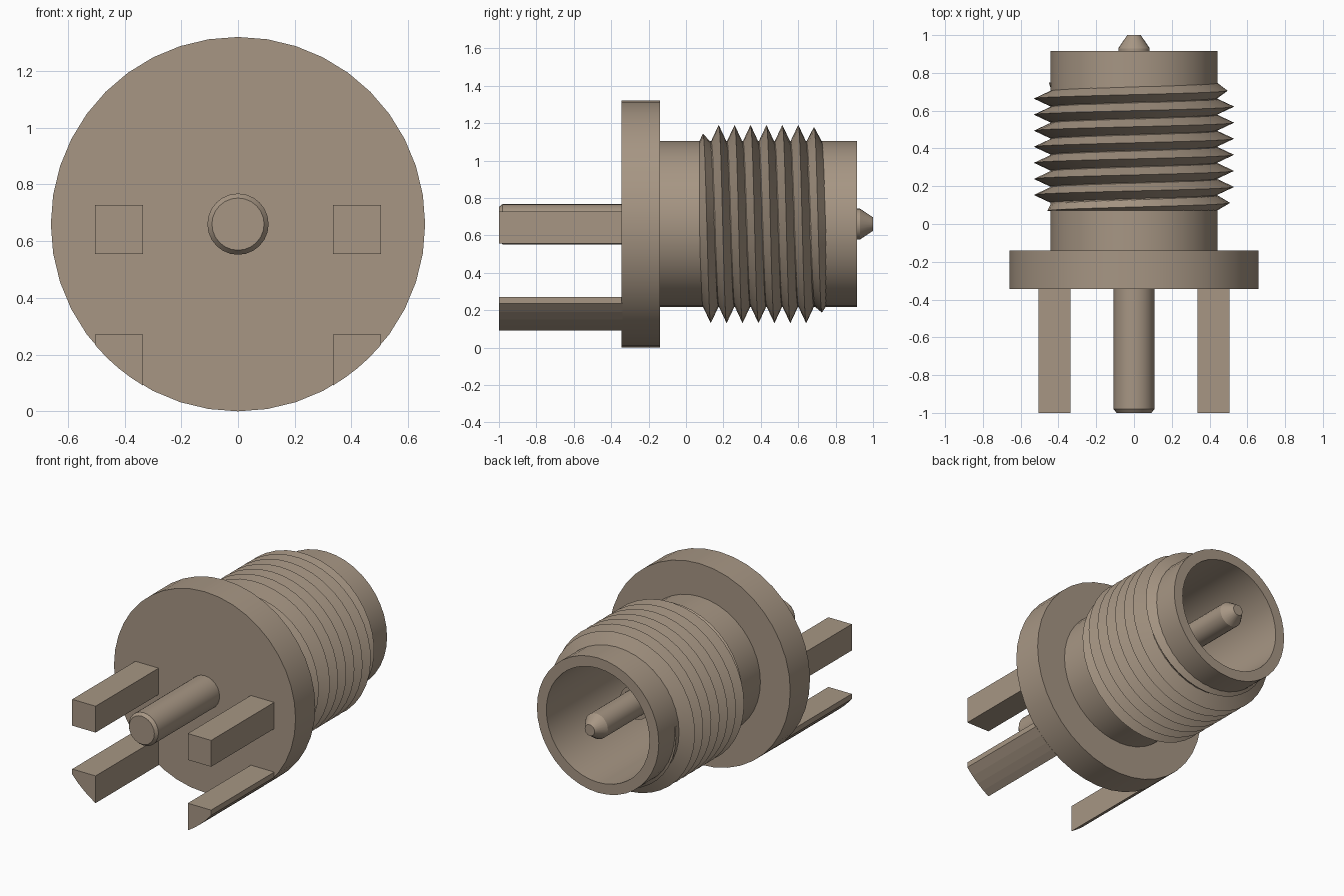
import bpy, bmesh, math

cube = bpy.data.objects.get("Cube")
if cube:
    bpy.data.objects.remove(cube, do_unlink=True)

AXIS_Z = 0.66
FLANGE_R, BODY_R, CREST_R = 0.66, 0.443, 0.53
FLANGE_FRONT, FLANGE_BACK = -0.345, -0.14
SIDES = 40

metal = bpy.data.materials.new("warm_grey_metal")
metal.use_nodes = True
colour = (0.385, 0.305, 0.23, 1)
metal.diffuse_color = colour
metal.node_tree.nodes["Principled BSDF"].inputs["Base Color"].default_value = colour


def around(r, y, angle):
    """Point at radius r, angle clockwise from the top as seen from the front."""
    return (r * math.sin(angle), y, AXIS_Z + r * math.cos(angle))


def finish(name, bm, smooth=True):
    bmesh.ops.recalc_face_normals(bm, faces=bm.faces)
    mesh = bpy.data.meshes.new(name)
    bm.to_mesh(mesh)
    bm.free()
    mesh.materials.append(metal)
    obj = bpy.data.objects.new(name, mesh)
    bpy.context.collection.objects.link(obj)
    if smooth:
        bpy.ops.object.select_all(action="DESELECT")
        obj.select_set(True)
        bpy.context.view_layer.objects.active = obj
        bpy.ops.object.shade_smooth_by_angle(angle=math.radians(25))
    return obj


def lathe(name, profile, sides=SIDES, closed=False):
    """Revolve (radius, y) points about the connector axis."""
    bm = bmesh.new()
    rings = [[bm.verts.new(around(r, y, math.tau * i / sides)) for i in range(sides)]
             for r, y in profile]
    pairs = list(zip(rings, rings[1:]))
    if closed:
        pairs.append((rings[-1], rings[0]))
    else:
        bm.faces.new(rings[0])
        bm.faces.new(rings[-1])
    for a, b in pairs:
        for i in range(sides):
            j = (i + 1) % sides
            bm.faces.new((a[i], a[j], b[j], b[i]))
    return finish(name, bm)


# Hollow barrel with mounting flange
lathe("flanged_barrel", [
    (0.335, FLANGE_FRONT), (FLANGE_R, FLANGE_FRONT), (FLANGE_R, FLANGE_BACK),
    (BODY_R, FLANGE_BACK), (BODY_R, 0.915), (0.375, 0.915),
    (0.375, 0.07), (0.335, 0.07)], closed=True)

# Insulating plug filling the flange
lathe("insulator", [(0.335, FLANGE_FRONT), (0.335, 0.07)])

# Centre contact, thick at the front and tapered at the mating end
lathe("centre_pin", [(0.092, -1), (0.108, -0.98), (0.108, 0.53),
                     (0.083, 0.53), (0.083, 0.93), (0.036, 1)], sides=24)

# Helical thread with faded ends
PITCH, START, END = 0.085, 0.07, 0.75
bm = bmesh.new()
turns = (END - START) / PITCH
count = int(turns * SIDES)
sections = []
for i in range(count + 1):
    y = START + (END - START) * i / count
    angle = math.tau * (y - 0.175) / PITCH
    fade = max(0, min(1, (y - 0.055) / 0.075, (0.755 - y) / 0.08))
    crest = BODY_R + (CREST_R - BODY_R) * fade
    root = BODY_R - 0.004
    low, high = max(START, y - PITCH / 2), min(END, y + PITCH / 2)
    sections.append([bm.verts.new(around(r, py, angle))
                     for r, py in ((root, low), (crest, y), (root, high))])
for a, b in zip(sections, sections[1:]):
    for k in range(3):
        m = (k + 1) % 3
        bm.faces.new((a[k], a[m], b[m], b[k]))
bm.faces.new(sections[0])
bm.faces.new(sections[-1])
finish("screw_thread", bm)


# Four solder legs, the lower pair trimmed to the flange outline
def leg(name, side, outline):
    bm = bmesh.new()
    ends = [[bm.verts.new((side * x, y, z)) for x, z in outline]
            for y in (-1, FLANGE_FRONT + 0.005)]
    bm.faces.new(ends[0])
    bm.faces.new(ends[1])
    n = len(outline)
    for i in range(n):
        j = (i + 1) % n
        bm.faces.new((ends[0][i], ends[0][j], ends[1][j], ends[1][i]))
    finish(name, bm, smooth=False)


INNER, OUTER = 0.335, 0.505
upper = [(INNER, 0.555), (OUTER, 0.555), (OUTER, 0.728), (INNER, 0.728)]
lower = [(OUTER, 0.27), (INNER, 0.27)]
for i in range(5):
    x = INNER + (OUTER - INNER) * i / 4
    lower.append((x, AXIS_Z - math.sqrt(FLANGE_R ** 2 - x ** 2)))
for side, label in ((1, "left"), (-1, "right")):
    leg("upper_leg_" + label, side, upper)
    leg("lower_leg_" + label, side, lower)
